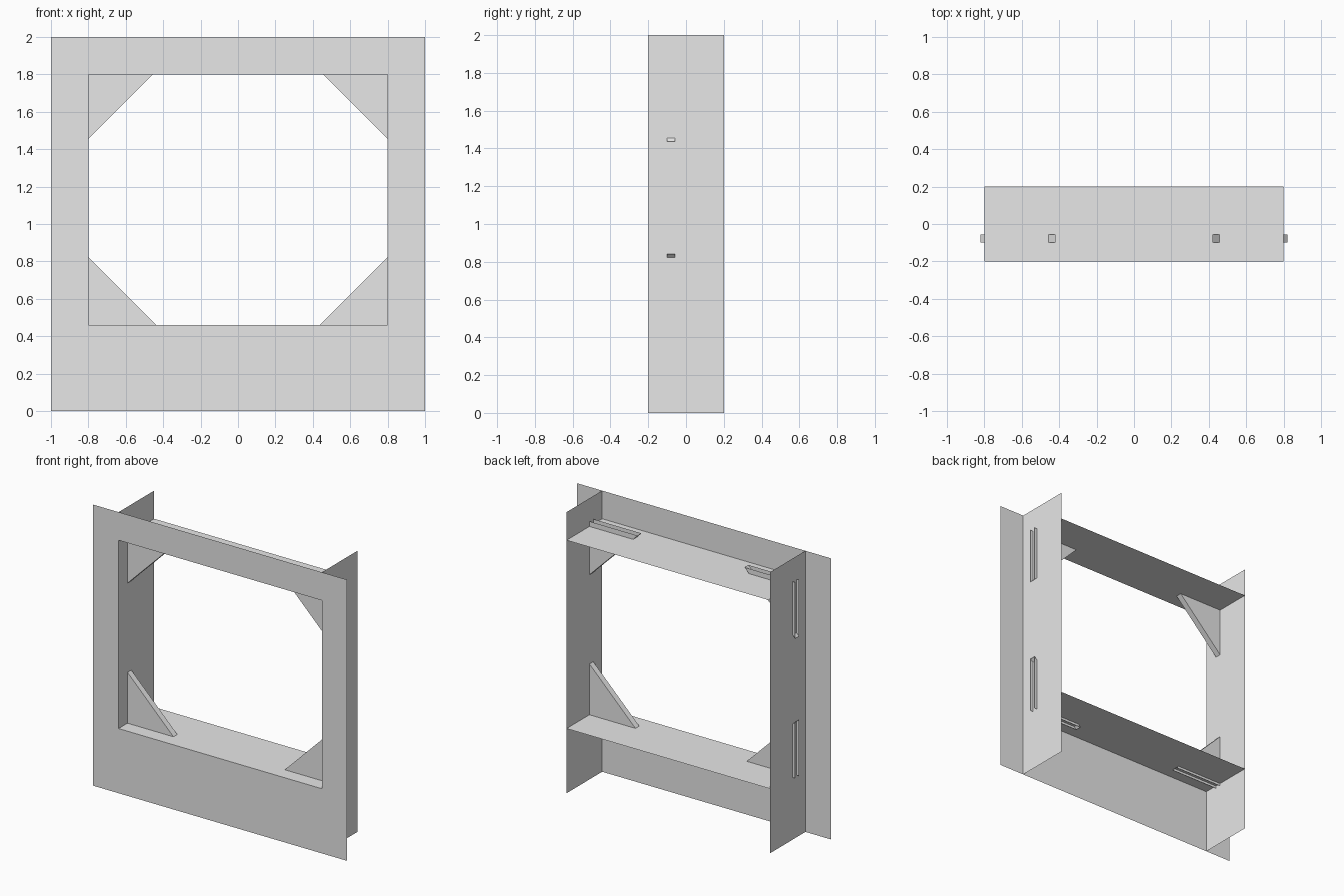
import bpy
import bmesh

cube = bpy.data.objects.get("Cube")
if cube:
    bpy.data.objects.remove(cube, do_unlink=True)

grey = bpy.data.materials.new("light_grey")
grey.use_nodes = True
grey.diffuse_color = (0.8, 0.8, 0.8, 1)
grey.node_tree.nodes["Principled BSDF"].inputs["Base Color"].default_value = (0.8, 0.8, 0.8, 1)

FRONT, BACK = -0.2, 0.2
INNER = 0.8            # half width of the opening
SILL, HEAD = 0.46, 1.8  # bottom and top of the opening
TOP = 2.0


def sheet(name, faces):
    """Make an open sheet object from lists of corner points."""
    bm = bmesh.new()
    for corners in faces:
        bm.faces.new([bm.verts.new(c) for c in corners])
    bmesh.ops.remove_doubles(bm, verts=bm.verts, dist=0.0001)
    mesh = bpy.data.meshes.new(name)
    bm.to_mesh(mesh)
    bm.free()
    mesh.materials.append(grey)
    obj = bpy.data.objects.new(name, mesh)
    bpy.context.collection.objects.link(obj)
    return obj


# Flat front surround with a rectangular opening
outer = [(-1, 0), (1, 0), (1, TOP), (-1, TOP)]
inner = [(-INNER, SILL), (INNER, SILL), (INNER, HEAD), (-INNER, HEAD)]
ring = []
for i in range(4):
    j = (i + 1) % 4
    ring.append([(x, FRONT, z) for x, z in (outer[i], outer[j], inner[j], inner[i])])
sheet("front_surround", ring)

# Shelves above and below the opening
for name, z in (("sill_shelf", SILL), ("head_shelf", HEAD)):
    sheet(name, [[(-INNER, FRONT, z), (INNER, FRONT, z), (INNER, BACK, z), (-INNER, BACK, z)]])

# Side panels and hollow corner braces whose open legs poke through the panels
Y0, Y1 = -0.1, -0.057
for side, s in (("left", 1), ("right", -1)):
    panel = [(s * INNER, FRONT, 0), (s * INNER, BACK, 0),
             (s * INNER, BACK, TOP), (s * INNER, FRONT, TOP)]
    sheet(side + "_side_panel", [panel[::s]])

    for level, corner_z, up in (("lower", 0.442, 1), ("upper", 1.836, -1)):
        corner = (s * 0.82, corner_z)
        foot = (s * 0.42, corner_z)
        tip = (s * 0.82, corner_z + up * 0.4)
        front = [(x, Y0, z) for x, z in (corner, foot, tip)]
        back = [(x, Y1, z) for x, z in (corner, tip, foot)]
        slope = [front[2], front[1], back[2], back[1]]
        turn = -s * up   # keeps the faces pointing outwards
        sheet(f"{level}_{side}_brace", [f[::turn] for f in (front, back, slope)])
